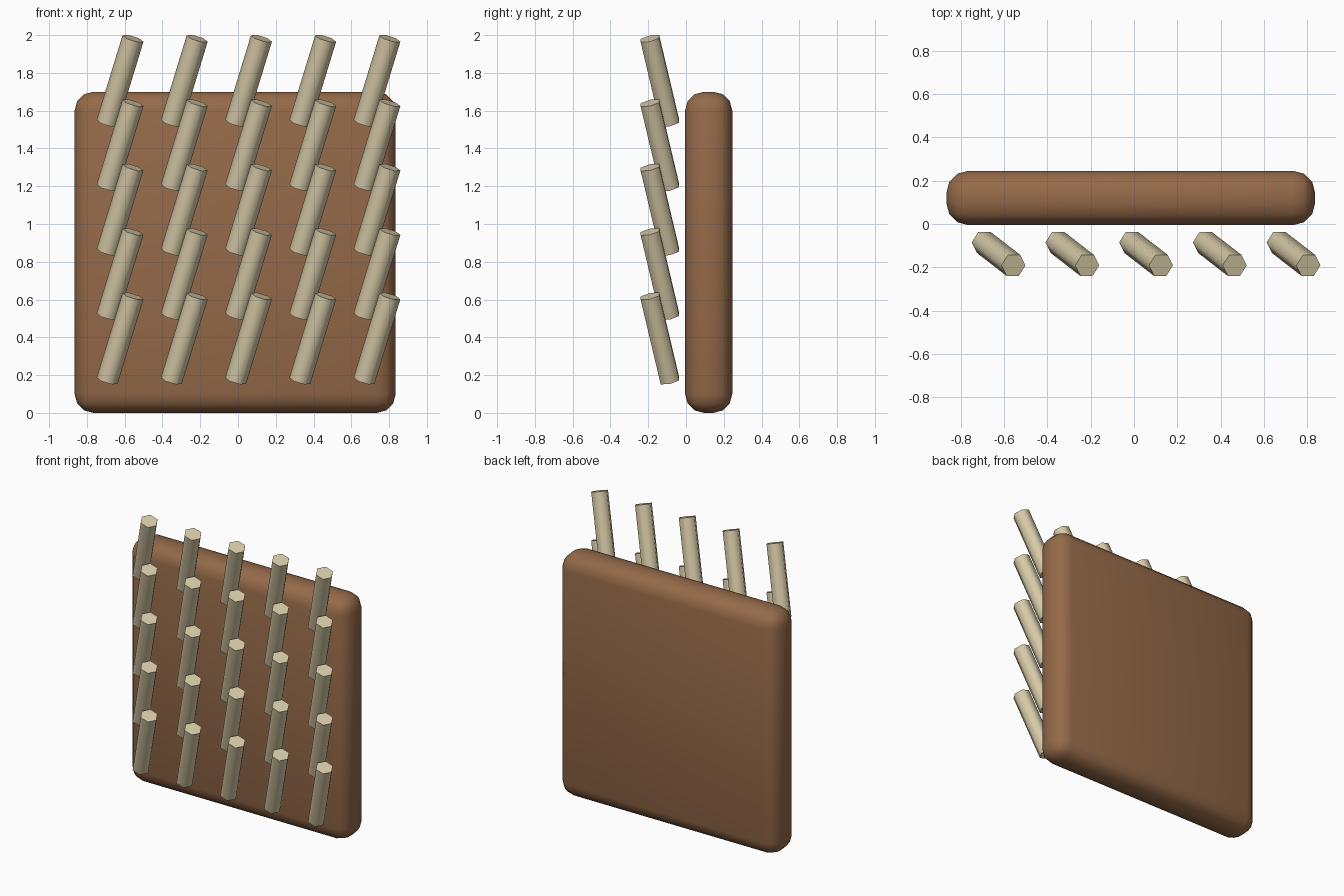
import bpy, bmesh, math
from mathutils import Vector, Euler, Matrix

if "Cube" in bpy.data.objects:
    bpy.data.objects.remove(bpy.data.objects["Cube"])


def make_material(name, rgb):
    mat = bpy.data.materials.new(name)
    mat.diffuse_color = (*rgb, 1.0)
    mat.use_nodes = True
    mat.node_tree.nodes["Principled BSDF"].inputs["Base Color"].default_value = mat.diffuse_color
    return mat


def add_object(name, bm, mat, angle):
    mesh = bpy.data.meshes.new(name)
    bm.to_mesh(mesh)
    bm.free()
    mesh.materials.append(mat)
    obj = bpy.data.objects.new(name, mesh)
    bpy.context.collection.objects.link(obj)
    bpy.ops.object.select_all(action='DESELECT')
    obj.select_set(True)
    bpy.context.view_layer.objects.active = obj
    bpy.ops.object.shade_smooth_by_angle(angle=math.radians(angle))
    return obj


brown = make_material("brown wood", (0.30, 0.143, 0.066))
cream = make_material("pale cream", (0.68, 0.59, 0.39))

# Upright board with rounded edges
bm = bmesh.new()
bmesh.ops.create_cube(bm, size=1.0)
bmesh.ops.scale(bm, vec=(1.70, 0.25, 1.70), verts=bm.verts[:])
bmesh.ops.bevel(bm, geom=bm.edges[:], offset=0.1, offset_type='OFFSET',
                segments=3, profile=0.5, affect='EDGES')
bmesh.ops.translate(bm, vec=(-0.015, 0.12, 0.85), verts=bm.verts[:])
add_object("board", bm, brown, 40)

# Five by five grid of tilted six-sided pegs
SPACING_X, SPACING_Z = 0.34, 0.341
foot = Vector((-0.693, -0.085, 0.170))
head = Vector((-0.556, -0.191, 0.618))
axis = head - foot
tilt = Euler((math.asin(-axis.y / axis.length),
              math.atan2(axis.x, axis.z), 0))
for row in range(5):
    for col in range(5):
        bm = bmesh.new()
        # The hexagon is turned so a corner points sideways
        bmesh.ops.create_cone(bm, cap_ends=True, segments=6, radius1=0.058,
                              radius2=0.058, depth=axis.length,
                              matrix=Matrix.Rotation(math.radians(30), 4, 'Z'))
        peg = add_object(f"peg_{row + 1}_{col + 1}", bm, cream, 65)
        # Lean each peg forward and to the side
        peg.rotation_euler = tilt
        peg.location = (foot + head) / 2 + Vector(
            (col * SPACING_X, 0, row * SPACING_Z))
